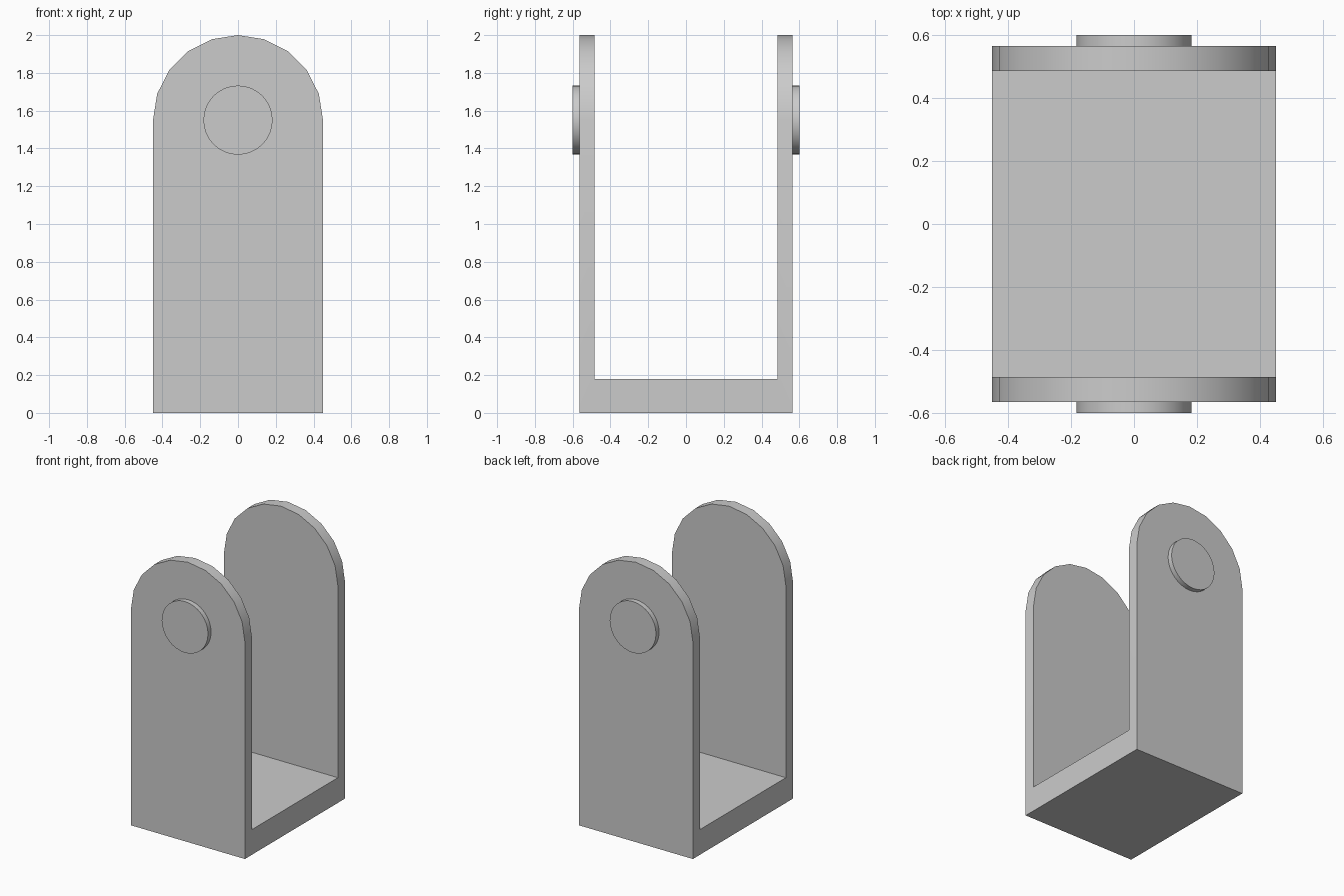
import bpy, bmesh, math

if "Cube" in bpy.data.objects:
    bpy.data.objects.remove(bpy.data.objects["Cube"])

HALF_W, HALF_D, INNER = 0.45, 0.565, 0.485
AXIS_Z, BASE_TOP = 1.55, 0.18


def extrude_y(name, outline, y0, y1):
    """Solid made by sweeping an (x, z) outline from y0 to y1."""
    bm = bmesh.new()
    face = bm.faces.new([bm.verts.new((x, y0, z)) for x, z in outline])
    ret = bmesh.ops.extrude_face_region(bm, geom=[face], use_keep_orig=True)
    verts = [g for g in ret["geom"] if isinstance(g, bmesh.types.BMVert)]
    bmesh.ops.translate(bm, verts=verts, vec=(0, y1 - y0, 0))
    bmesh.ops.recalc_face_normals(bm, faces=bm.faces)
    mesh = bpy.data.meshes.new(name)
    bm.to_mesh(mesh)
    bm.free()
    obj = bpy.data.objects.new(name, mesh)
    bpy.context.collection.objects.link(obj)
    return obj


def arc(radius, start, end, steps):
    angles = [start + (end - start) * i / steps for i in range(steps + 1)]
    return [(radius * math.cos(a), AXIS_Z + radius * math.sin(a)) for a in angles]


def smooth(obj):
    bpy.ops.object.select_all(action="DESELECT")
    obj.select_set(True)
    bpy.context.view_layer.objects.active = obj
    bpy.ops.object.shade_smooth_by_angle(angle=math.radians(30))


# U-shaped bracket: round-topped block with the middle cut away
outline = [(-HALF_W, 0), (HALF_W, 0)] + arc(HALF_W, 0, math.pi, 10)
bracket = extrude_y("bracket", outline, -HALF_D, HALF_D)
slot = [(-1, BASE_TOP), (1, BASE_TOP), (1, 3), (-1, 3)]
cutter = extrude_y("slot_cutter", slot, -INNER, INNER)
cut = bracket.modifiers.new("slot", "BOOLEAN")
cut.operation = "DIFFERENCE"
cut.solver = "EXACT"
cut.object = cutter
bpy.context.view_layer.objects.active = bracket
bpy.ops.object.modifier_apply(modifier=cut.name)
bpy.data.objects.remove(cutter)
smooth(bracket)

# Pivot pin heads on the outer faces
for name, side in (("front_pin_head", -1), ("back_pin_head", 1)):
    circle = arc(0.183, 0, math.tau, 32)[:-1]
    smooth(extrude_y(name, circle, side * 0.55, side * 0.6))
